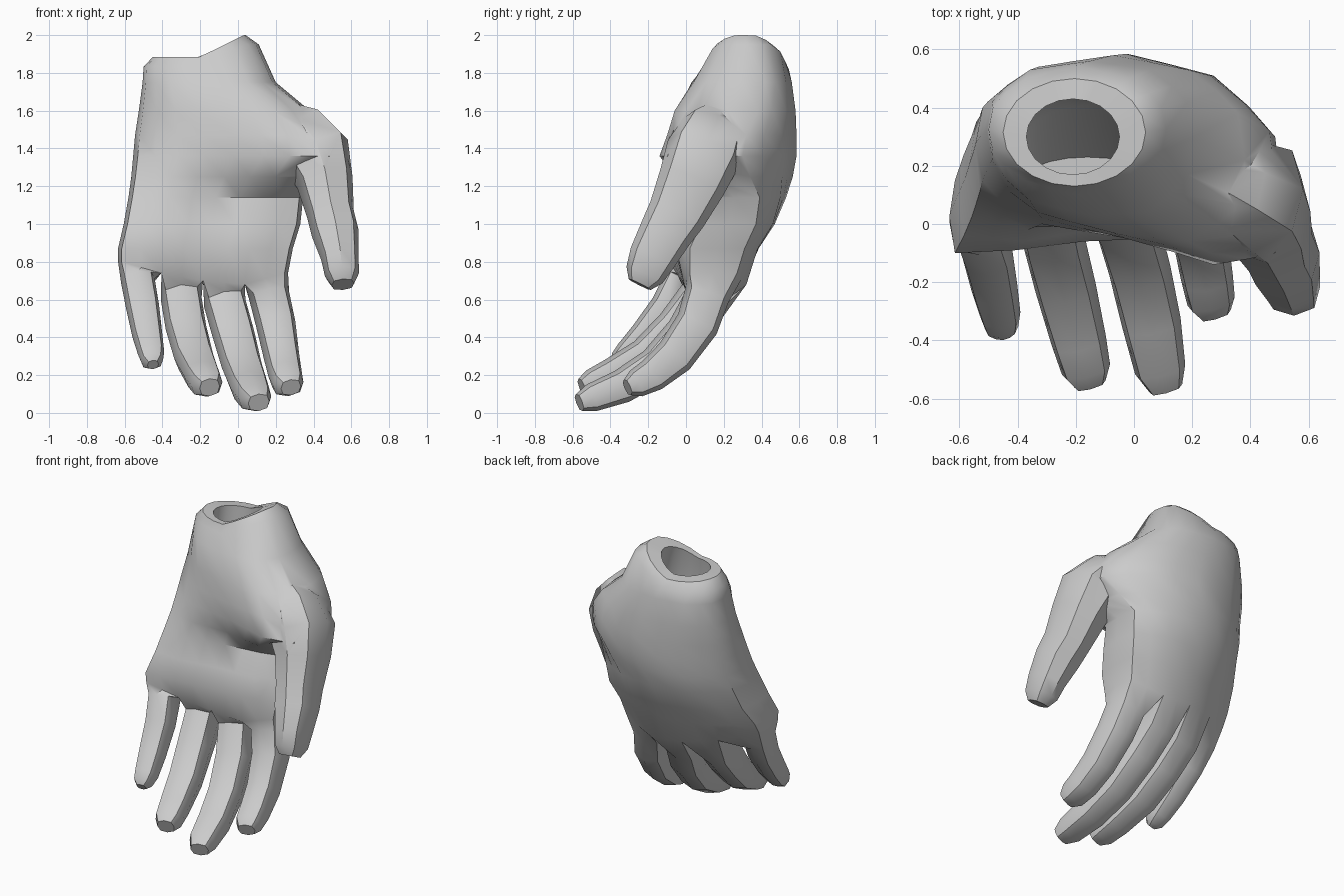
import bpy, bmesh, math
from mathutils import Vector

if "Cube" in bpy.data.objects:
    bpy.data.objects.remove(bpy.data.objects["Cube"], do_unlink=True)

skin = bpy.data.materials.new("light grey")
skin.use_nodes = True
COLOR = (0.6, 0.6, 0.6, 1)
skin.diffuse_color = COLOR
skin.node_tree.nodes["Principled BSDF"].inputs["Base Color"].default_value = COLOR


def ring(bm, pts):
    return [bm.verts.new(p) for p in pts]


def bridge(bm, a, b):
    n = len(a)
    for i in range(n):
        bm.faces.new((a[i], a[(i + 1) % n], b[(i + 1) % n], b[i]))


def key(vals, c):
    """Interpolate five key values over columns 0..8."""
    i = min(int(c // 2), 3)
    f = c / 2 - i
    return vals[i] * (1 - f) + vals[i + 1] * f


# Eight-sided digit section: palm side, side, back side, side
SECTION = [(-.78, -.75), (0, -1), (.78, -.75), (1, 0), (.78, .75), (0, 1), (-.78, .75), (-1, 0)]


def digit(bm, path, start=None):
    """Loft a finger along (x, y, z, half width, half depth) rows."""
    cs = [Vector(p[:3]) for p in path]
    prev = start
    for i, p in enumerate(path):
        t = (cs[min(i + 1, len(cs) - 1)] - cs[max(i - 1, 0)]).normalized()
        u = Vector((1, 0, 0))
        u = (u - t * u.dot(t)).normalized()
        v = u.cross(t)
        cur = ring(bm, [cs[i] + u * a * p[3] + v * b * p[4] for a, b in SECTION])
        if prev:
            bridge(bm, prev, cur)
        else:
            bm.faces.new(cur)
        prev = cur
    bm.faces.new(prev)


def finish(bm, name):
    bmesh.ops.recalc_face_normals(bm, faces=bm.faces)
    me = bpy.data.meshes.new(name)
    bm.to_mesh(me)
    bm.free()
    me.materials.append(skin)
    ob = bpy.data.objects.new(name, me)
    bpy.context.collection.objects.link(ob)
    return ob


# Palm levels: z, x min, x max, roundness, palm-side y keys, back y keys
LEVELS = [
    (1.84, -.50, .11, 1.0, (.25, .15, .10, .14, .25), (.40, .50, .545, .50, .40)),
    (1.75, -.505, .20, .95, (.22, .08, .03, .04, .17), (.42, .53, .56, .53, .42)),
    (1.60, -.525, .38, .85, (.19, .04, -.03, -.06, .06), (.42, .54, .58, .53, .38)),
    (1.47, -.545, .49, .75, (.15, .02, -.05, -.10, -.03), (.40, .54, .585, .51, .32)),
    (1.36, -.555, .51, .7, (.11, .00, -.05, -.14, -.10), (.37, .53, .585, .51, .30)),
    (1.25, -.565, .42, .6, (.07, -.01, -.01, -.06, .00), (.35, .51, .565, .51, .34)),
    (1.14, -.58, .345, .5, (.02, -.02, .03, .06, .12), (.30, .47, .53, .50, .39)),
    (1.00, -.605, .33, .4, (-.04, -.06, -.02, -.01, .08), (.24, .40, .47, .46, .37)),
    (0.87, -.635, .29, .2, (-.10, -.09, -.06, -.05, .02), (.15, .31, .385, .38, .31)),
    (0.74, -.635, .265, .1, (-.09, -.05, -.02, -.01, .02), (.11, .24, .31, .32, .27)),
]
KNUCKLE_Z = (.80, .74, .70, .68, .74)


def rim_z(x, y):
    return min(2.0, 1.885 + .5 * max(0, x + .2) - .1 * max(0, y - .35))


def palm_points(level):
    z, x0, x1, k, front, back = level

    def pt(c, ys):
        s = k * (.5 - .5 * math.cos(math.pi * (c + 1) / 10)) + (1 - k) * (.02 + .96 * c / 8)
        x, y = x0 + (x1 - x0) * s, key(ys, c)
        if level is LEVELS[0]:
            z_pt = rim_z(x, y) - .05
        else:
            z_pt = key(KNUCKLE_Z, c) if level is LEVELS[-1] else z
        return Vector((x, y, z_pt))
    f = [pt(c, front) for c in range(9)]
    b = [pt(c, back) for c in range(9)]
    side = lambda i, x: Vector((x, (f[i].y + b[i].y) / 2, (f[i].z + b[i].z) / 2))
    return f + [side(8, x1)] + b[::-1] + [side(0, x0)]


bm = bmesh.new()
rings = [ring(bm, palm_points(l)) for l in LEVELS]
for a, b in zip(rings, rings[1:]):
    bridge(bm, a, b)

# Bevelled wrist rim and hollow: centre x, y, z (None follows the rim), half width, half depth
prev = rings[0]
for cx, cy, cz, rx, ry in [(-.205, .315, None, .245, .185), (-.21, .30, None, .16, .13),
                           (-.17, .28, 1.6, .22, .16), (-.13, .28, 1.2, .25, .13),
                           (-.16, .15, .85, .22, .08)]:
    pts = []
    for i in range(20):
        a = math.pi * (1 + (i + 1) / 10)
        x, y = cx + rx * math.cos(a), cy + ry * math.sin(a)
        pts.append((x, y, rim_z(x, y) if cz is None else cz))
    cur = ring(bm, pts)
    bridge(bm, prev, cur)
    prev = cur
bm.faces.new(prev)

# Fingers grow out of the knuckle ring and share the webs between them
FINGERS = [
    [(-.53, -.02, .70, .09, .10), (-.505, -.10, .56, .088, .09), (-.48, -.22, .41, .08, .08),
     (-.46, -.31, .315, .07, .07), (-.455, -.355, .275, .058, .055), (-.45, -.38, .255, .03, .03)],
    [(-.30, .07, .60, .108, .12), (-.275, -.06, .45, .108, .105), (-.235, -.22, .30, .105, .095),
     (-.19, -.40, .20, .095, .085), (-.165, -.50, .155, .085, .075), (-.15, -.55, .135, .055, .05)],
    [(-.07, .10, .58, .112, .12), (-.025, 0, .42, .112, .11), (.02, -.16, .25, .107, .10),
     (.06, -.34, .14, .102, .09), (.09, -.50, .08, .088, .075), (.11, -.565, .055, .058, .048)],
    [(.165, .11, .62, .108, .12), (.20, .06, .47, .105, .115), (.23, -.06, .30, .095, .105),
     (.25, -.18, .20, .09, .09), (.265, -.265, .155, .083, .075), (.28, -.31, .135, .055, .045)],
]
last = rings[-1]
F, B = last[:9], last[10:19][::-1]
M = {0: last[19], 8: last[9]}
for c in (2, 4, 6):
    M[c] = bm.verts.new((F[c].co + B[c].co) / 2 + Vector((0, 0, .01)))
for i, path in enumerate(FINGERS):
    c = 2 * i
    loop = [F[c], F[c + 1], F[c + 2], M[c + 2], B[c + 2], B[c + 1], B[c], M[c]]
    digit(bm, path, loop)
hand = finish(bm, "hand")

# Thumb, rooted inside the fleshy side of the palm
bm = bmesh.new()
digit(bm, [(.25, .18, 1.58, .07, .10), (.32, .14, 1.49, .16, .17), (.41, .09, 1.37, .19, .20),
           (.46, .03, 1.22, .15, .18), (.49, -.05, 1.05, .125, .155), (.515, -.11, .95, .125, .14),
           (.54, -.18, .82, .10, .125), (.55, -.22, .73, .09, .105), (.555, -.245, .68, .06, .065)])
thumb = finish(bm, "thumb")

# Merge the thumb into the hand
mod = hand.modifiers.new("thumb union", 'BOOLEAN')
mod.operation, mod.solver, mod.object = 'UNION', 'EXACT', thumb
bpy.ops.object.select_all(action='DESELECT')
bpy.context.view_layer.objects.active = hand
hand.select_set(True)
bpy.ops.object.modifier_apply(modifier=mod.name)
bpy.data.objects.remove(thumb, do_unlink=True)
bpy.ops.object.shade_smooth_by_angle(angle=math.radians(40))
